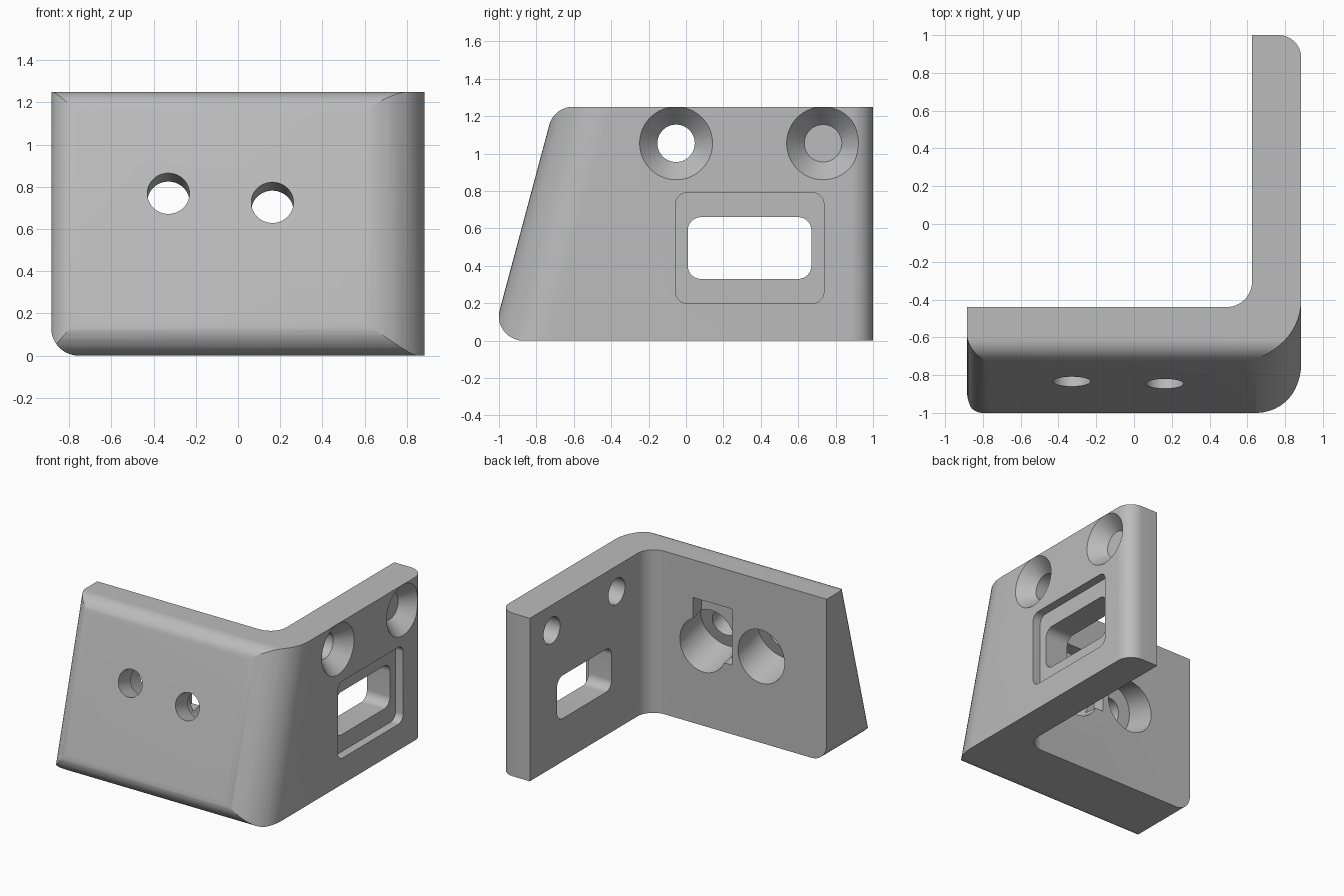
import bpy, bmesh, math
from mathutils import Vector, Matrix

if "Cube" in bpy.data.objects:
    bpy.data.objects.remove(bpy.data.objects["Cube"])

H = 1.25                      # bracket height
W = 0.885                     # half width
TILT = math.radians(15)       # lean of the front face
SLOPE = math.tan(TILT)
FOOT = -1.04                  # front plane at ground level


def rounded(corners, steps=14):
    """Outline from (a, b, radius) corners with filleted corners."""
    pts = []
    for i, (a, b, r) in enumerate(corners):
        p = Vector((a, b))
        if not r:
            pts.append(p)
            continue
        d1 = (Vector(corners[i - 1][:2]) - p).normalized()
        d2 = (Vector(corners[(i + 1) % len(corners)][:2]) - p).normalized()
        half = d1.angle(d2) / 2
        t = r / math.tan(half)
        c = p + (d1 + d2).normalized() * (r / math.sin(half))
        v1, v2 = (p + d1 * t - c), (p + d2 * t - c)
        sweep = v1.angle_signed(v2)
        start = math.atan2(v1.y, v1.x)
        turn = math.atan2(v1.x * v2.y - v1.y * v2.x, v1.dot(v2))
        for k in range(steps + 1):
            ang = start + turn * k / steps
            pts.append(c + Vector((math.cos(ang), math.sin(ang))) * r)
    return pts


def finish(name, bm):
    bmesh.ops.recalc_face_normals(bm, faces=bm.faces)
    mesh = bpy.data.meshes.new(name)
    bm.to_mesh(mesh)
    bm.free()
    ob = bpy.data.objects.new(name, mesh)
    bpy.context.collection.objects.link(ob)
    return ob


def prism(name, outline, lo, hi, place):
    """Extrude an outline from lo to hi; place(a, b, h) gives the 3D point."""
    bm = bmesh.new()
    rings = [[bm.verts.new(place(p.x, p.y, h)) for p in outline] for h in (lo, hi)]
    n = len(outline)
    for ring in rings:
        bm.faces.new(ring)
    for i in range(n):
        j = (i + 1) % n
        bm.faces.new((rings[0][i], rings[0][j], rings[1][j], rings[1][i]))
    return finish(name, bm)


def round_cutter(name, origin, axis, start, end, r1, r2):
    """Cylinder or cone along an axis between two distances."""
    bm = bmesh.new()
    axis = Vector(axis).normalized()
    turn = axis.to_track_quat('Z', 'Y').to_matrix().to_4x4()
    mid = Vector(origin) + axis * (start + end) / 2
    bmesh.ops.create_cone(bm, cap_ends=True, segments=64, radius1=r1, radius2=r2,
                          depth=end - start, matrix=Matrix.Translation(mid) @ turn)
    return finish(name, bm)


def combine(body, tool, operation):
    mod = body.modifiers.new(tool.name, 'BOOLEAN')
    mod.object, mod.operation, mod.solver = tool, operation, 'EXACT'
    bpy.context.view_layer.objects.active = body
    bpy.ops.object.modifier_apply(modifier=mod.name)
    bpy.data.objects.remove(tool)


# L-shaped plan, with the front edge leaning back as it rises
plan = rounded([(-W, FOOT, 0.125), (W, FOOT, 0.3), (W, 1, 0.12), (0.625, 1, 0),
                (0.625, -0.44, 0.135), (-W, -0.44, 0)])
bracket = prism("angle_bracket", plan, -0.1, H + 0.1,
                lambda a, b, h: (a, b + (SLOPE * h if b < -0.6 else 0), h))

# Side profile rounds the top and bottom front edges
side = rounded([(FOOT, 0, 0.13), (1.2, 0, 0), (1.2, H, 0), (FOOT + SLOPE * H, H, 0.13)])
combine(bracket, prism("side_profile", side, -1.1, 1.1, lambda a, b, h: (h, a, b)), 'INTERSECT')

# Front profile rounds the lower edge of the free end
face = rounded([(-W - 0.0002, -0.0002, 0.13), (1.1, -0.0002, 0), (1.1, 1.5, 0),
                (-W - 0.0002, 1.5, 0)])
combine(bracket, prism("end_profile", face, -1.3, 1.3, lambda a, b, h: (a, h, b)), 'INTERSECT')

# Tilted front holes, counterbored from behind
inward = (0, math.cos(TILT), -math.sin(TILT))
for x, z in ((-0.33, 0.768), (0.163, 0.725)):
    spot = (x, FOOT + SLOPE * z, z)
    combine(bracket, round_cutter("bolt_hole", spot, inward, -0.2, 0.5, 0.1, 0.1), 'DIFFERENCE')
    combine(bracket, round_cutter("counterbore", spot, inward, 0.155, 0.65, 0.197, 0.197), 'DIFFERENCE')

# Shallow rectangular recess behind one hole
recess = rounded([(-0.083, 0.53, 0), (0.247, 0.53, 0), (0.247, 0.96, 0), (-0.083, 0.96, 0)])
combine(bracket, prism("rear_recess", recess, -0.54, -0.3, lambda a, b, h: (a, h, b)), 'DIFFERENCE')

# Countersunk screw holes in the side wing
for y in (-0.053, 0.733):
    spot = (W, y, 1.055)
    combine(bracket, round_cutter("screw_hole", spot, (1, 0, 0), -0.5, 0.1, 0.1, 0.1), 'DIFFERENCE')
    combine(bracket, round_cutter("countersink", spot, (1, 0, 0), -0.11, 0.022, 0.1, 0.214), 'DIFFERENCE')


# Stepped window in the side wing
def window(name, y0, y1, z0, z1, r, depth):
    outline = rounded([(y0, z0, r), (y1, z0, r), (y1, z1, r), (y0, z1, r)])
    combine(bracket, prism(name, outline, W - depth, W + 0.1, lambda a, b, h: (h, a, b)), 'DIFFERENCE')


window("window_step", -0.055, 0.737, 0.2, 0.79, 0.06, 0.065)
window("window_opening", 0.01, 0.67, 0.33, 0.66, 0.07, 0.5)

# Single grey finish
grey = bpy.data.materials.new("grey")
grey.use_nodes = True
colour = (0.5, 0.5, 0.5, 1)
grey.diffuse_color = colour
grey.node_tree.nodes["Principled BSDF"].inputs["Base Color"].default_value = colour
bracket.data.materials.clear()
bracket.data.materials.append(grey)
for poly in bracket.data.polygons:
    poly.material_index = 0

bpy.ops.object.select_all(action='DESELECT')
bracket.select_set(True)
bpy.context.view_layer.objects.active = bracket
bpy.ops.object.shade_smooth_by_angle(angle=math.radians(20))
